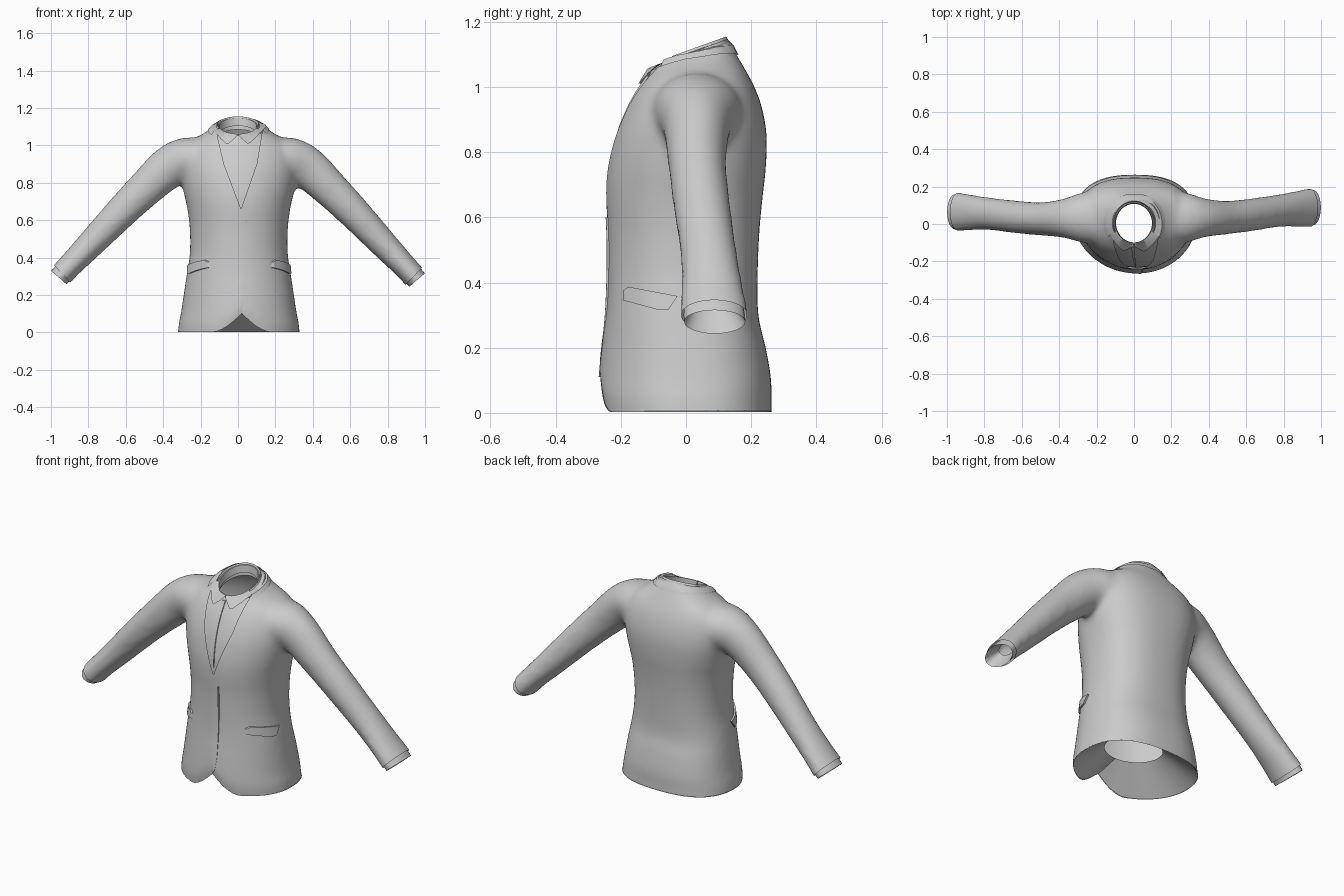
import bpy, bmesh
from math import sin, cos, pi, radians, copysign
from mathutils import Vector
from mathutils.bvhtree import BVHTree

default_cube = bpy.data.objects.get("Cube")
if default_cube:
    bpy.data.objects.remove(default_cube, do_unlink=True)

# One plain cloth colour
cloth = bpy.data.materials.new("grey cloth")
cloth.use_nodes = True
cloth.diffuse_color = (0.6, 0.6, 0.6, 1)
cloth.node_tree.nodes["Principled BSDF"].inputs["Base Color"].default_value = (0.6, 0.6, 0.6, 1)


def shade(obj):
    bpy.ops.object.select_all(action="DESELECT")
    obj.select_set(True)
    bpy.context.view_layer.objects.active = obj
    bpy.ops.object.shade_smooth_by_angle(angle=radians(40))


def add_object(name, bm):
    mesh = bpy.data.meshes.new(name)
    bm.to_mesh(mesh)
    bm.free()
    mesh.materials.append(cloth)
    obj = bpy.data.objects.new(name, mesh)
    bpy.context.collection.objects.link(obj)
    shade(obj)
    return obj


def loft(bm, rings, closed=True, caps=False):
    rows = [[bm.verts.new(p) for p in ring] for ring in rings]
    faces = []
    for low, high in zip(rows, rows[1:]):
        count = len(low)
        for i in range(count if closed else count - 1):
            j = (i + 1) % count
            faces.append(bm.faces.new((low[i], low[j], high[j], high[i])))
    if caps:
        faces += [bm.faces.new(rows[0]), bm.faces.new(rows[-1])]
    bmesh.ops.recalc_face_normals(bm, faces=faces)


def smooth_rows(rows, steps=5):
    """Catmull-Rom interpolation between table rows."""
    result = []
    for i in range(len(rows) - 1):
        window = [rows[min(max(i + k, 0), len(rows) - 1)] for k in (-1, 0, 1, 2)]
        for s in range(steps):
            t = s / steps
            result.append([b + t * ((c - a) + t * ((2 * a - 5 * b + 4 * c - d) + t * (3 * b - a - 3 * c + d))) / 2
                           for a, b, c, d in zip(*window)])
    return result + [rows[-1]]


def power(value, n):
    return copysign(abs(value) ** (2 / n), value)


def torso_ring(z, width, front, back, steps=48):
    middle = (front + back) / 2 + 0.01
    ring = []
    for i in range(steps):
        a = 2 * pi * i / steps
        n, depth = (2.5, back - middle) if sin(a) > 0 else (2.0, middle - front)
        shift = 0.004 + 0.012 * max(0, -sin(a))
        ring.append(Vector((width * power(cos(a), n) + shift, middle + depth * power(sin(a), n), z)))
    return ring


def sleeve_rings(path, side, steps=24):
    """Rings along a sleeve; the right one hangs slightly higher and further forward."""
    rings = []
    for k, (x, y, z, tall, deep) in enumerate(path):
        a, b = path[max(k - 1, 0)], path[min(k + 1, len(path) - 1)]
        along = Vector((b[0] - a[0], 0, b[2] - a[2])).normalized()
        up = Vector((-along.z, 0, along.x))
        sway = max(0, x - 0.3) if side < 0 else 0
        ring = []
        for i in range(steps):
            t = 2 * pi * i / steps
            p = Vector((x, y - 0.035 * sway, z + 0.02 * sway)) + up * tall * cos(t) + Vector((0, deep * sin(t), 0))
            ring.append(Vector((p.x * side, p.y, p.z)))
        rings.append(ring)
    return rings


# Height, half width, front and back of the torso
TORSO = [(-0.06, .33, -.25, .265), (0.04, .322, -.265, .262), (.1, .31, -.264, .262),
         (.2, .295, -.255, .245), (.3, .28, -.245, .222), (.42, .262, -.24, .22),
         (.55, .262, -.24, .225), (.66, .275, -.246, .235), (.75, .295, -.242, .245),
         (.85, .312, -.222, .248), (.93, .31, -.192, .235), (.99, .29, -.16, .215),
         (1.03, .25, -.132, .195), (1.06, .195, -.115, .178), (1.1, .14, -.103, .155),
         (1.14, .114, -.098, .13), (1.22, .105, -.09, .11)]
SLEEVE = [(.14, .03, .93, .1, .14), (.27, .034, .925, .118, .136), (.37, .033, .88, .114, .105),
          (.49, .034, .77, .1, .09), (.62, .048, .64, .089, .088), (.78, .072, .47, .076, .088),
          (.88, .082, .365, .067, .098), (.94, .087, .3, .065, .106), (1.02, .09, .21, .066, .108)]

# Torso and sleeves fused into one smooth shell
bm = bmesh.new()
loft(bm, [torso_ring(*row) for row in smooth_rows(TORSO)], caps=True)
for side in (1, -1):
    loft(bm, sleeve_rings(smooth_rows(SLEEVE), side), caps=True)
body = add_object("jacket_body", bm)
remesh = body.modifiers.new("fuse", "REMESH")
remesh.mode = "VOXEL"
remesh.voxel_size = 0.014
soften = body.modifiers.new("soften", "SMOOTH")
soften.factor = 0.5
soften.iterations = 16
for modifier in ("fuse", "soften"):
    bpy.ops.object.modifier_apply(modifier=modifier)

bm = bmesh.new()
bm.from_mesh(body.data)
bm.normal_update()
surface = BVHTree.FromBMesh(bm)


def slice_mesh(bm, point, normal, clear=False, faces=None):
    faces = bm.faces[:] if faces is None else faces
    geom = list({v for f in faces for v in f.verts} | {e for f in faces for e in f.edges}) + faces
    bmesh.ops.bisect_plane(bm, geom=geom, plane_co=point, plane_no=normal, clear_outer=clear)


def hem_height(p):
    """Rounded cutaway at the front of the hem."""
    rise = 0.1 * max(0, 1 - abs(p.x - 0.02) / 0.15) ** 1.6 if p.y < -0.05 else 0
    return rise + p.z * (0.4 - rise) / 0.4 if p.z < 0.4 else p.z


# Open the hem, neck and sleeve ends
slice_mesh(bm, (0, 0, 0.003), (0, 0, -1), True)
slice_mesh(bm, (0, 0, 1.1), (0, -0.37, 1), True)
for side, height in ((1, 0.302), (-1, 0.315)):
    slice_mesh(bm, (side * 0.942, 0, height), (side * 0.72, 0, -0.69), True)
for v in bm.verts:
    if abs(v.co.x) < 0.4:
        v.co.z = hem_height(v.co)

# Shirt front set just behind the jacket opening
shirt = bm.copy()
shirt.normal_update()
centres = [(f, f.calc_center_median()) for f in shirt.faces]
bmesh.ops.delete(shirt, geom=[f for f, c in centres if c.y > 0 or c.z < 0.6 or abs(c.x) > 0.17], context="FACES")
for v in shirt.verts:
    v.co -= v.normal * 0.012
shirt_surface = BVHTree.FromBMesh(shirt)
add_object("shirt_front", shirt)

# V opening between the lapels
OPENING = [(.016, .66, .1, .9), (.1, .9, .125, 1.05), (.016, .66, -.075, .9), (-.075, .9, -.11, 1.05)]
planes = []
for xa, za, xb, zb in OPENING:
    normal = Vector((copysign(zb - za, xb), 0, -abs(xb - xa))).normalized()
    planes.append((Vector((xa, 0, za)), normal))


def chest_faces():
    centres = [(f, f.calc_center_median()) for f in bm.faces]
    return [f for f, c in centres if c.y < 0 and c.z > 0.62 and abs(c.x) < 0.2]


for point, normal in planes:
    slice_mesh(bm, point, normal, faces=chest_faces())
inside = [f for f in chest_faces() if all((f.calc_center_median() - p).dot(n) < 0 for p, n in planes)]
bmesh.ops.delete(bm, geom=inside, context="FACES")
bm.to_mesh(body.data)
bm.free()
shade(body)

# Hem lining turned in towards the waist
bm = bmesh.new()
hem = torso_ring(*[(a + b) / 2 for a, b in zip(TORSO[0], TORSO[1])])
for p in hem:
    p.z = 0.005
    p.z = hem_height(p)
loft(bm, [hem, torso_ring(0.13, 0.15, -0.125, 0.115)])
add_object("hem_lining", bm)


def patch(name, points, direction, tree, lift):
    """Flat outline laid over a surface as a thin plate."""
    direction = Vector(direction)
    bm = bmesh.new()
    face = bm.faces.new([bm.verts.new(p) for p in points])
    face.normal_update()
    if face.normal.dot(direction) > 0:
        face.normal_flip()
    for axis in (Vector((direction.y, direction.x, 0)), Vector((0, 0, 1))):
        for k in range(-15, 60):
            slice_mesh(bm, axis * k * 0.02, axis)
    for v in bm.verts[:]:
        hit, normal, _, _ = tree.ray_cast(v.co, direction)
        if hit:
            v.co = hit + normal * lift
        else:
            bm.verts.remove(v)
    rim = bmesh.ops.extrude_edge_only(bm, edges=[e for e in bm.edges if e.is_boundary])
    for v in rim["geom"]:
        if isinstance(v, bmesh.types.BMVert):
            v.co += direction * lift * 1.3
    add_object(name, bm)


# Pocket flaps, front closing edge and shirt placket
FLAP = [(-.187, .345), (-.185, .375), (-.17, .386), (-.025, .357), (-.053, .314), (-.08, .314)]
EDGE = [(.04, .6), (.047, .6), (.047, .2), (.038, .13), (.028, .11), (.025, .115), (.033, .14), (.04, .2)]
PLACKET = [(-.014, 1.03), (.004, 1.03), (.012, .7), (.004, .8)]
for side, label in ((1, "left"), (-1, "right")):
    patch(label + "_pocket_flap", [(side * 0.5, y, z) for y, z in FLAP], (-side, 0, 0), surface, 0.009)
patch("front_edge", [(x, -0.5, z) for x, z in EDGE], (0, 1, 0), surface, 0.006)
patch("shirt_placket", [(x, -0.5, z) for x, z in PLACKET], (0, 1, 0), shirt_surface, 0.006)


def collar_point(angle, spread, drop, lift=None):
    """Point round the neck, measured from the front; lift rests it on the body."""
    top = 1.11 + 0.37 * (0.005 - 0.115 * cos(angle))
    p = Vector(((0.108 + spread) * sin(angle), 0.005 - (0.115 + spread) * cos(angle), top - drop))
    if lift is not None:
        hit, normal, _, _ = surface.find_nearest(p)
        p = hit + normal * lift
    return p


# Jacket collar: inner stand, rolled fold and outer fall
bm = bmesh.new()
angles = [radians(66 + 228 * i / 40) for i in range(41)]
FOLD = [(-.004, .07), (-.002, .008), (.003, 0), (.008, .008), (.018, .033, .008), (.034, .06, .005)]
loft(bm, [[collar_point(a, *row) for a in angles] for row in FOLD], closed=False)
add_object("jacket_collar", bm)

# Shirt collar: stand with two pointed leaves
for side, label in ((1, "left"), (-1, "right")):
    bm = bmesh.new()
    rows = [[], [], [], []]
    for i in range(25):
        degrees = 1 + 179 * (i / 24) ** 1.5
        drop = 0.085 * degrees / 25 if degrees < 25 else max(0.03, 0.085 - 0.0015 * (degrees - 25))
        leaf = (.014, .008 + drop, .002) if degrees < 80 else (.0, .03)
        for row, place in zip(rows, ((-.012, .05), (-.008, .008), (-.003, .008), leaf)):
            row.append(collar_point(radians(degrees) * side, *place))
    loft(bm, rows, closed=False)
    add_object(label + "_shirt_collar", bm)

# Shirt cuffs past the sleeve ends, with a narrowing lining inside
CUFF = [(.88, .082, .365, .054, .088), (.942, .087, .298, .055, .094), (.957, .088, .28, .055, .094)]
LINING = [(.9, .084, .343, .03, .055), CUFF[-1]]
for side, label in ((1, "left"), (-1, "right")):
    for part, path in (("_shirt_cuff", CUFF), ("_cuff_lining", LINING)):
        bm = bmesh.new()
        loft(bm, sleeve_rings(path, side))
        add_object(label + part, bm)
